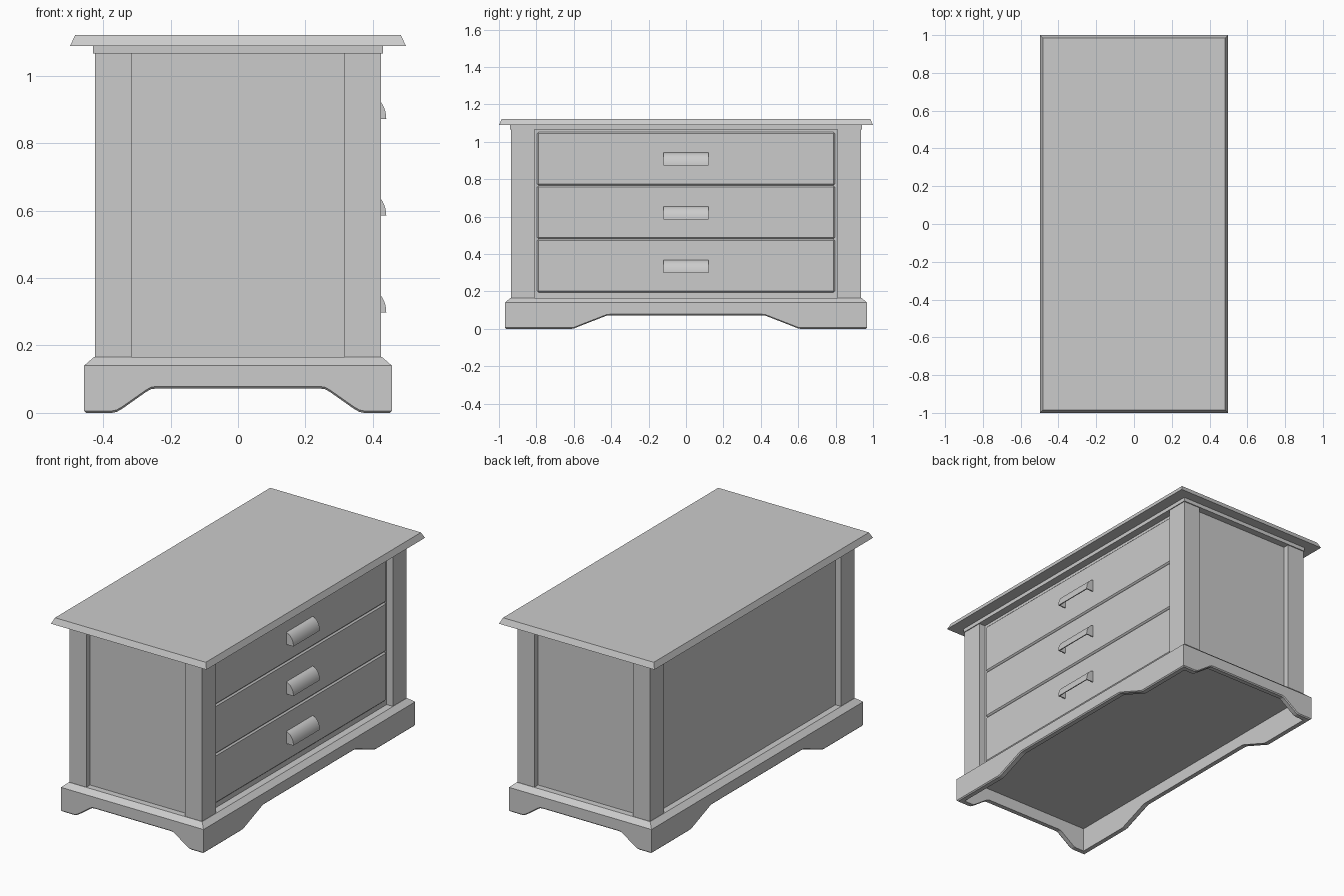
import bpy, bmesh, math

if "Cube" in bpy.data.objects:
    bpy.data.objects.remove(bpy.data.objects["Cube"])


def new_object(name, verts, faces, bevel=0.0):
    mesh = bpy.data.meshes.new(name)
    mesh.from_pydata(verts, [], faces)
    bm = bmesh.new()
    bm.from_mesh(mesh)
    bmesh.ops.remove_doubles(bm, verts=bm.verts, dist=1e-5)
    bmesh.ops.recalc_face_normals(bm, faces=bm.faces)
    bm.to_mesh(mesh)
    bm.free()
    ob = bpy.data.objects.new(name, mesh)
    bpy.context.collection.objects.link(ob)
    if bevel:
        mod = ob.modifiers.new("edge", 'BEVEL')
        mod.width, mod.segments = bevel, 1
    return ob


def frustum(name, low, high, z0, z1):
    """Rectangular slab whose half sizes change from low to high."""
    corners = [(-1, -1), (1, -1), (1, 1), (-1, 1)]
    verts = [(sx * h[0], sy * h[1], z) for h, z in ((low, z0), (high, z1)) for sx, sy in corners]
    faces = [(3, 2, 1, 0), (4, 5, 6, 7)] + [(i, (i + 1) % 4, (i + 1) % 4 + 4, i + 4) for i in range(4)]
    return new_object(name, verts, faces)


def box(name, x0, x1, y0, y1, z0, z1, bevel=0.0):
    verts = [(x, y, z) for z in (z0, z1) for x, y in ((x0, y0), (x1, y0), (x1, y1), (x0, y1))]
    faces = [(3, 2, 1, 0), (4, 5, 6, 7)] + [(i, (i + 1) % 4, (i + 1) % 4 + 4, i + 4) for i in range(4)]
    return new_object(name, verts, faces, bevel)


# Top board with sloped edge, and collar below it
frustum("top_board", (0.498, 1.0), (0.483, 0.985), 1.089, 1.122)
frustum("top_collar", (0.43, 0.942), (0.43, 0.942), 1.067, 1.089)

# Carcass (recessed side panels) and four corner posts
frustum("carcass", (0.384, 0.902), (0.384, 0.902), 0.15, 1.08)
box("left_panel", -0.391, -0.37, -0.9, 0.9, 0.15, 1.08)
for sx in (-1, 1):
    for sy in (-1, 1):
        xs = sorted((sx * 0.316, sx * 0.425))
        ys = sorted((sy * 0.81, sy * 0.936))
        box("corner_post", *xs, *ys, 0.16, 1.07)

# Plinth ledge with chamfered top
frustum("plinth_ledge", (0.457, 0.968), (0.427, 0.938), 0.14, 0.166)

# Hollow plinth skirt: mitred boards with shaped arches
T, C, ZTOP = 0.032, 0.006, 0.14
arch_short = [(0.374, 0), (0.36, 0.003), (0.344, 0.012), (0.273, 0.062), (0.259, 0.07), (0.246, 0.072)]
arch_long = [(0.612, 0), (0.597, 0.003), (0.58, 0.01), (0.441, 0.064), (0.425, 0.07), (0.41, 0.072)]


def skirt(name, half, dist, arch, place):
    verts, faces = [], []
    n = 2 * len(arch) + 2
    # rows: outer top, outer bottom, chamfer, inner bottom, inner top
    for inset, lift, top in ((0, 0, 1), (0, C, 0), (C, 0, 0), (T, 0, 0), (T, 0, 1)):
        right = [(half - inset, 0)] + arch
        line = [(-u, z) for u, z in right] + right[::-1]
        verts += [place(u, dist - inset, ZTOP if top else z + lift) for u, z in line]
    for r in range(4):
        for i in range(n - 1):
            a = r * n + i
            faces.append((a, a + 1, a + 1 + n, a + n))
    return verts, faces


parts = [skirt("skirt", 0.457, 0.968, arch_short, lambda u, d, z: (u, -d, z)),
         skirt("skirt", 0.457, 0.968, arch_short, lambda u, d, z: (-u, d, z)),
         skirt("skirt", 0.968, 0.457, arch_long, lambda u, d, z: (d, u, z)),
         skirt("skirt", 0.968, 0.457, arch_long, lambda u, d, z: (-d, -u, z))]
all_verts, all_faces = [], []
for verts, faces in parts:
    k = len(all_verts)
    all_verts += verts
    all_faces += [tuple(i + k for i in f) for f in faces]
new_object("plinth_skirt", all_verts, all_faces)


# Cup handle: hollow quarter-ellipse shell, open underneath
def cup_handle(z0):
    cx, half, steps = 0.385, 0.121, 10
    verts, faces = [], []
    rows = ((0.055, 0.071, half), (0.049, 0.065, half - 0.006))
    for a, b, h in rows:
        for y in (-h, h):
            verts.append((cx, y, z0))
            for i in range(steps + 1):
                t = math.pi / 2 * i / steps
                verts.append((cx + a * math.cos(t), y, z0 + b * math.sin(t)))
    m = steps + 2
    for s in (0, 2 * m):
        faces += [tuple(range(s, s + m)), tuple(range(s + m, s + 2 * m))]
        faces += [(s + i, s + i + 1, s + m + i + 1, s + m + i) for i in range(1, m - 1)]
    # rim joining outer and inner shells
    loop = [0, 1, m + 1, m]
    faces += [(loop[i], loop[i + 1], loop[i + 1] + 2 * m, loop[i] + 2 * m) for i in range(3)]
    ob = new_object("drawer_handle", verts, faces)
    bpy.context.view_layer.objects.active = ob
    bpy.ops.object.select_all(action='DESELECT')
    ob.select_set(True)
    bpy.ops.object.shade_smooth_by_angle(angle=math.radians(35))


# Drawer fronts and handles on the right side
box("drawer_frame", 0.37, 0.386, -0.81, 0.81, 0.16, 1.07)
for i in range(3):
    z = 0.195 + 0.286 * i
    box("drawer_front", 0.37, 0.394, -0.796, 0.796, z, z + 0.285, 0.008)
    cup_handle(0.298 + 0.287 * i)
